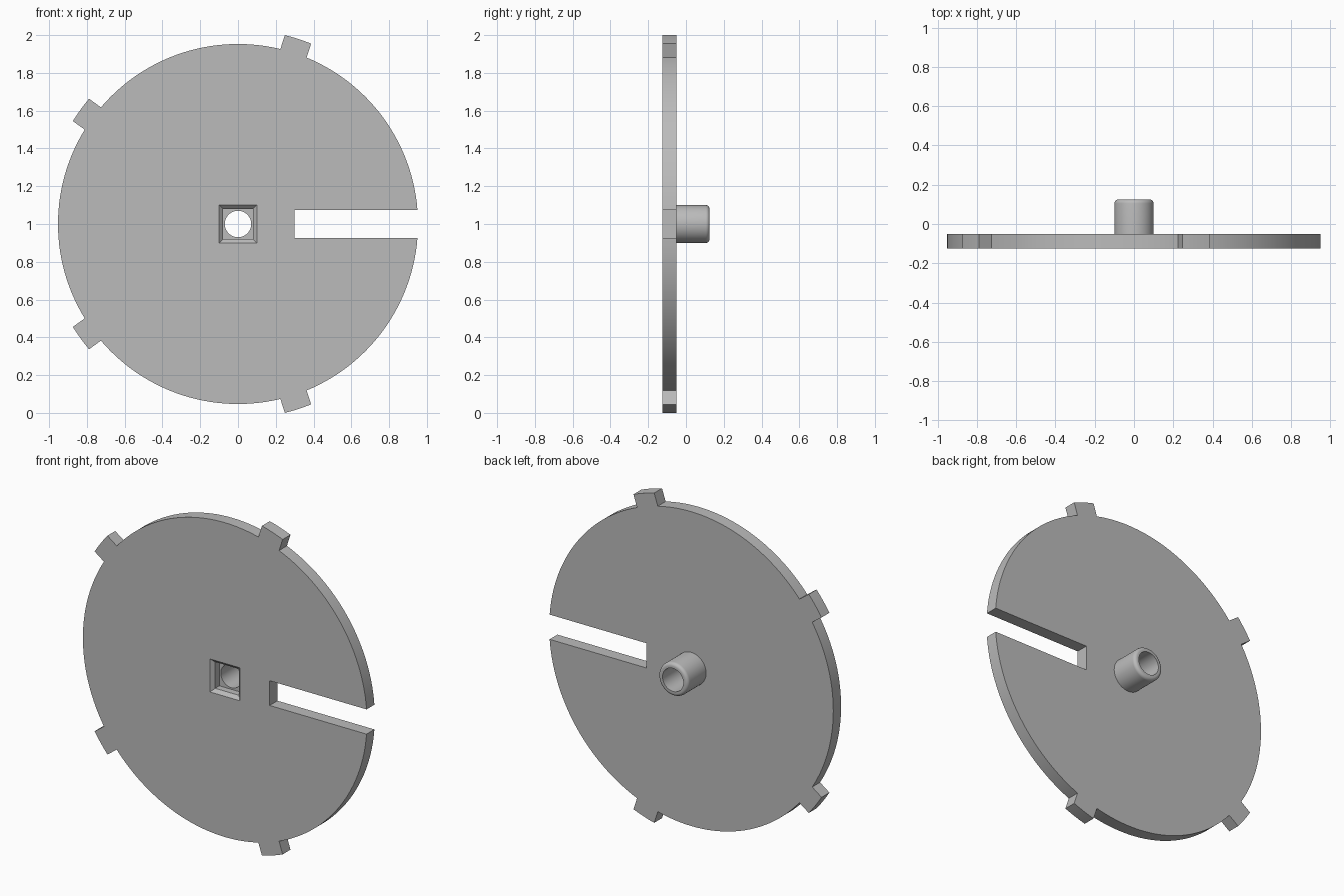
import bpy, bmesh
from math import sin, cos, asin, pi, tau, radians, sqrt

if "Cube" in bpy.data.objects:
    bpy.data.objects.remove(bpy.data.objects["Cube"], do_unlink=True)

FRONT, BACK, PEG_END = -0.125, -0.05, 0.125
RIM, TAB_RIM, CENTRE_Z = 0.953, 1.0303, 1.0
HALF_SLOT, HALF_TAB, SLOT_END = 0.075, 0.073, 0.3
BORE, PEG_RADIUS, ROUNDING = 0.07, 0.1, 0.02

grey = bpy.data.materials.new("plain grey")
grey.use_nodes = True
grey.diffuse_color = (0.5, 0.5, 0.5, 1)
grey.node_tree.nodes["Principled BSDF"].inputs["Base Color"].default_value = (0.5, 0.5, 0.5, 1)


def polygon(radius, sides=64, phase=0.0):
    return [(radius * cos(phase + tau * i / sides), radius * sin(phase + tau * i / sides))
            for i in range(sides)]


def square(half):
    return polygon(half * sqrt(2), 4, pi / 4)


def loft(name, sections, caps=True):
    """Skin a list of (y, outline) sections along the y axis."""
    bm = bmesh.new()
    rings = [[bm.verts.new((x, y, z + CENTRE_Z)) for x, z in outline] for y, outline in sections]
    for a, b in zip(rings, rings[1:]):
        for i in range(len(a)):
            j = (i + 1) % len(a)
            bm.faces.new((a[i], a[j], b[j], b[i]))
    if caps:
        bm.faces.new(rings[0])
        bm.faces.new(rings[-1])
    bmesh.ops.recalc_face_normals(bm, faces=bm.faces)
    mesh = bpy.data.meshes.new(name)
    bm.to_mesh(mesh)
    bm.free()
    mesh.materials.append(grey)
    obj = bpy.data.objects.new(name, mesh)
    bpy.context.collection.objects.link(obj)
    return obj


def activate(obj):
    bpy.ops.object.select_all(action="DESELECT")
    obj.select_set(True)
    bpy.context.view_layer.objects.active = obj


def cut(obj, cutter):
    cutter.hide_render = True
    mod = obj.modifiers.new("cut", "BOOLEAN")
    mod.operation, mod.solver, mod.object = "DIFFERENCE", "EXACT", cutter
    activate(obj)
    bpy.ops.object.modifier_apply(modifier=mod.name)
    bpy.data.objects.remove(cutter, do_unlink=True)


def disc_outline():
    """Round rim with one radial slot and four tabs at equal fifths."""
    points = []
    for k in range(5):
        middle = radians(72 * k)
        half = HALF_TAB if k else HALF_SLOT
        edge = asin(half / RIM)
        rim_x = RIM * cos(edge)
        if k:
            tip = asin(half / TAB_RIM)
            inner = [(TAB_RIM * cos(tip * t), TAB_RIM * sin(tip * t)) for t in (-1, -0.5, 0, 0.5, 1)]
        else:
            inner = [(SLOT_END, -half), (SLOT_END, half)]
        for x, z in [(rim_x, -half)] + inner + [(rim_x, half)]:
            points.append((x * cos(middle) - z * sin(middle), x * sin(middle) + z * cos(middle)))
        # Arc on to the next notch
        start = middle + edge
        stop = radians(72 * (k + 1)) - asin((HALF_TAB if k < 4 else HALF_SLOT) / RIM)
        steps = 28
        for i in range(1, steps):
            a = start + (stop - start) * i / steps
            points.append((RIM * cos(a), RIM * sin(a)))
    return points


# Slotted disc with a chamfered square socket and a round bore
outline = disc_outline()
disc = loft("slotted_disc", [(FRONT, outline), (BACK, outline)])
floor = FRONT + 0.06
cut(disc, loft("socket_cutter", [(FRONT - 0.02, square(0.12)), (FRONT + 0.02, square(0.08)),
                                 (floor, square(0.08))]))
cut(disc, loft("bore_cutter", [(floor - 0.02, polygon(BORE)), (BACK + 0.05, polygon(BORE))]))

# Hollow peg on the back with a rounded outer lip
profile = [(BACK, PEG_RADIUS)]
for i in range(7):
    a = pi / 2 * i / 6
    profile.append((PEG_END - ROUNDING + ROUNDING * sin(a), PEG_RADIUS - ROUNDING + ROUNDING * cos(a)))
profile += [(PEG_END, BORE), (BACK, BORE)]
peg = loft("hollow_peg", [(y, polygon(r)) for y, r in profile], caps=False)

for obj in (disc, peg):
    activate(obj)
    bpy.ops.object.shade_smooth_by_angle(angle=radians(30))
